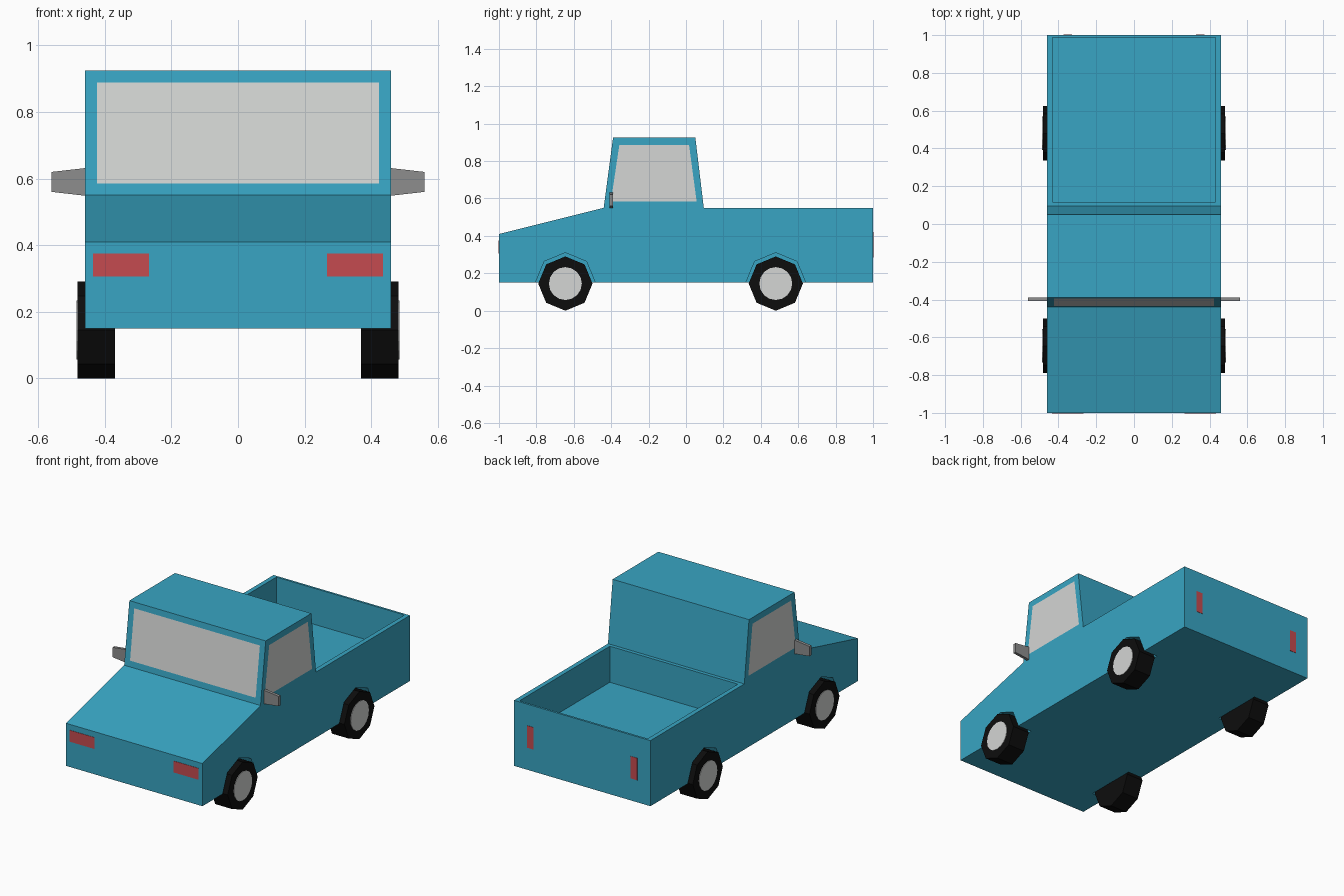
import bpy, bmesh, math
from mathutils import Matrix, Vector

if "Cube" in bpy.data.objects:
    bpy.data.objects.remove(bpy.data.objects["Cube"])


def material(name, rgb):
    m = bpy.data.materials.new(name)
    m.diffuse_color = (*rgb, 1)
    m.use_nodes = True
    m.node_tree.nodes["Principled BSDF"].inputs["Base Color"].default_value = m.diffuse_color
    return m


BLUE = material("blue paint", (0.040, 0.376, 0.546))
GLASS = material("pale grey", (0.66, 0.67, 0.66))
BLACK = material("tyre black", (0.004, 0.004, 0.004))
RED = material("lamp red", (0.56, 0.07, 0.08))
GREY = material("mirror grey", (0.27, 0.27, 0.27))


def prism(bm, pts, depth):
    """Closed solid from a 3D outline swept along a vector."""
    a = [bm.verts.new(p) for p in pts]
    b = [bm.verts.new(Vector(p) + Vector(depth)) for p in pts]
    bm.faces.new(a)
    bm.faces.new(b[::-1])
    n = len(pts)
    for i in range(n):
        bm.faces.new((a[i], b[i], b[(i + 1) % n], a[(i + 1) % n]))
    bmesh.ops.recalc_face_normals(bm, faces=bm.faces[:])


def disc(bm, radius, sides, x0, x1, y, z):
    """Cylinder lying along x."""
    mat = Matrix.Translation(((x0 + x1) / 2, y, z)) @ Matrix.Rotation(math.pi / 2, 4, 'Y')
    bmesh.ops.create_cone(bm, cap_ends=True, segments=sides, radius1=radius,
                          radius2=radius, depth=abs(x1 - x0), matrix=mat)


def finish(bm, name, *mats):
    me = bpy.data.meshes.new(name)
    bm.to_mesh(me)
    bm.free()
    ob = bpy.data.objects.new(name, me)
    bpy.context.collection.objects.link(ob)
    for m in mats:
        me.materials.append(m)
    return ob


AXLES = {"front": -0.645, "rear": 0.48}
SIDES = {"right": 1, "left": -1}

# Body: side profile swept across the width
bm = bmesh.new()
profile = [(-1, 0.15), (1, 0.15), (1, 0.55), (0.095, 0.55), (-0.44, 0.55), (-1, 0.41)]
prism(bm, [(-0.46, y, z) for y, z in profile], (0.92, 0, 0))
bm.normal_update()


def top_face(y0, y1):
    return next(f for f in bm.faces if f.normal.z > 0.99
                and y0 < f.calc_center_median().y < y1)


# Cab: raise the middle of the top and taper it
cab = bmesh.ops.extrude_discrete_faces(bm, faces=[top_face(-0.4, 0.1)])["faces"][0]
for v in cab.verts:
    v.co.z = 0.925
    v.co.y = -0.39 if v.co.y < -0.2 else 0.05
bm.normal_update()

# Load bed: inset rim, then sink the floor
bed = top_face(0.3, 0.8)
bmesh.ops.inset_individual(bm, faces=[bed], thickness=0.02)
for v in bed.verts:
    v.co.x = math.copysign(0.432, v.co.x)
    v.co.y = 0.117 if v.co.y < 0.5 else 0.987
floor = bmesh.ops.extrude_discrete_faces(bm, faces=[bed])["faces"][0]
for v in floor.verts:
    v.co.z = 0.33
bm.normal_update()

# Windows: inset front and side cab faces
panes = [f for f in bm.faces if f.calc_center_median().z > 0.65
         and (f.normal.y < -0.9 or abs(f.normal.x) > 0.9)]
bmesh.ops.inset_individual(bm, faces=panes, thickness=0.051)
for f in panes:
    f.material_index = 1
body = finish(bm, "truck_body", BLUE, GLASS)

# Wheel arches cut into the body
bm = bmesh.new()
for y in AXLES.values():
    for s in SIDES.values():
        disc(bm, 0.16, 8, s * 0.365, s * 0.6, y, 0.15)
cutter = finish(bm, "arch_cutter", BLUE)
cutter.hide_render = True
mod = body.modifiers.new("arches", 'BOOLEAN')
mod.object = cutter
mod.operation = 'DIFFERENCE'
mod.solver = 'EXACT'
bpy.context.view_layer.objects.active = body
bpy.ops.object.modifier_apply(modifier=mod.name)
bpy.data.objects.remove(cutter)

for side, s in SIDES.items():
    # Wheels with pale hub discs
    for end, y in AXLES.items():
        bm = bmesh.new()
        disc(bm, 0.145, 8, s * 0.37, s * 0.483, y, 0.145)
        finish(bm, f"{end}_{side}_tyre", BLACK)
        bm = bmesh.new()
        disc(bm, 0.088, 16, s * 0.481, s * 0.486, y, 0.145)
        finish(bm, f"{end}_{side}_hub", GLASS)

    # Head and tail lamps as thin plates
    for name, x0, x1, z0, z1, y in (("headlamp", 0.267, 0.435, 0.305, 0.375, -1.002),
                                    ("tail_lamp", 0.328, 0.372, 0.285, 0.42, 0.998)):
        bm = bmesh.new()
        prism(bm, [(s * x0, y, z0), (s * x1, y, z0), (s * x1, y, z1), (s * x0, y, z1)],
              (0, 0.004, 0))
        finish(bm, f"{side}_{name}", RED)

    # Tapered door mirrors
    bm = bmesh.new()
    prism(bm, [(s * 0.455, -0.408, 0.548), (s * 0.56, -0.408, 0.56),
               (s * 0.56, -0.408, 0.62), (s * 0.455, -0.408, 0.632)], (0, 0.018, 0))
    finish(bm, f"{side}_mirror", GREY)
